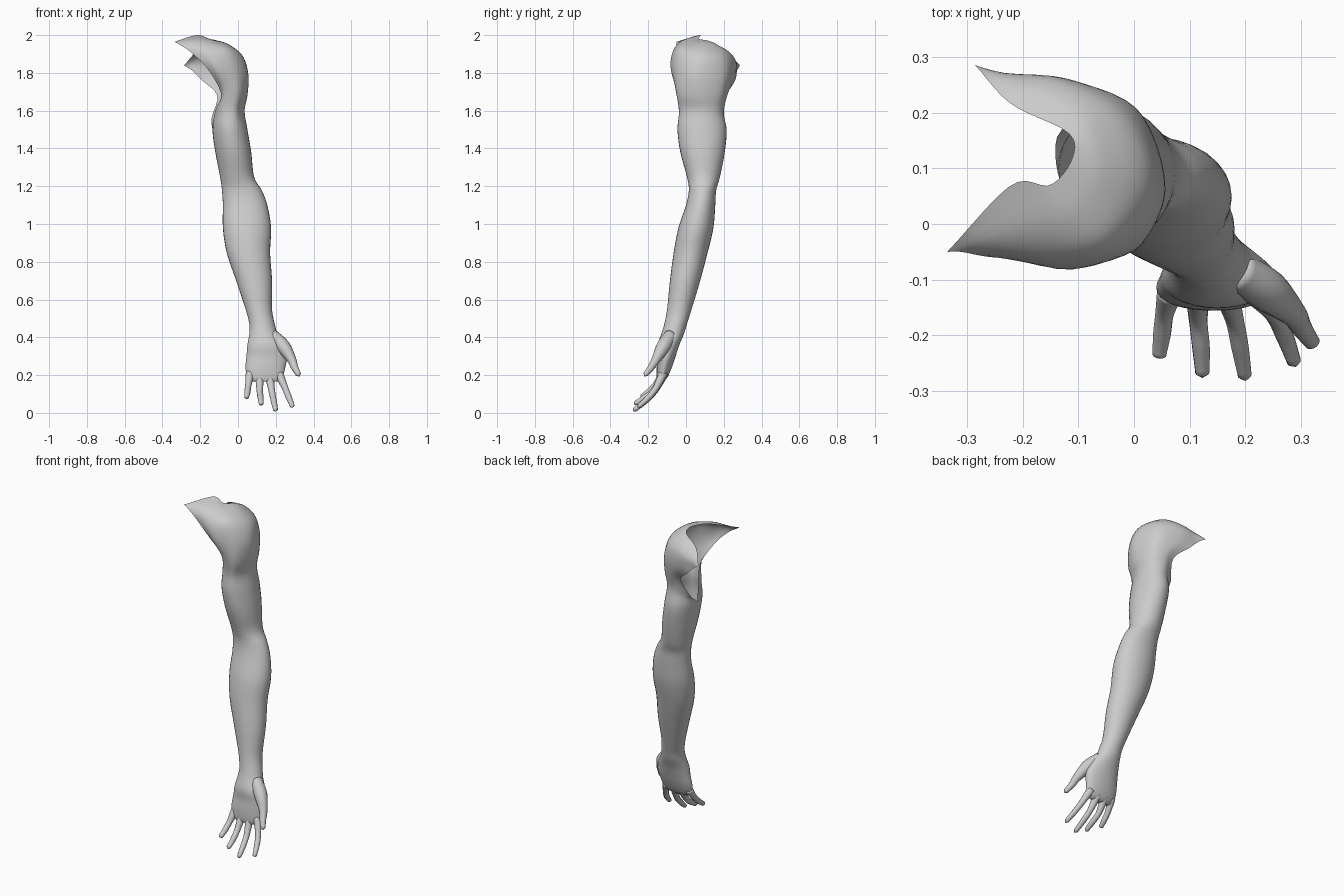
import bpy, bmesh
from math import sin, cos, pi
from mathutils import Vector

if "Cube" in bpy.data.objects:
    bpy.data.objects.remove(bpy.data.objects["Cube"])

skin = bpy.data.materials.new("light_grey_skin")
skin.use_nodes = True
GREY = (0.6, 0.6, 0.6, 1)
skin.diffuse_color = GREY
skin.node_tree.nodes["Principled BSDF"].inputs["Base Color"].default_value = GREY

SIDES = 32


def spline(points, count):
    """Sample a Catmull-Rom curve through the points, ends included."""
    pts = [Vector(p) for p in points]
    pts = [2 * pts[0] - pts[1]] + pts + [2 * pts[-1] - pts[-2]]
    spans = len(pts) - 3
    result = []
    for i in range(count + 1):
        u = i / count * spans
        k = min(int(u), spans - 1)
        t = u - k
        a, b, c, d = pts[k:k + 4]
        result.append(b + (c - a) * t / 2
                      + (2 * a - 5 * b + 4 * c - d) * t * t / 2
                      + (3 * b - a - 3 * c + d) * t ** 3 / 2)
    return result


def loft(name, rows, caps):
    """Skin a grid of rows and close the chosen end rows with a face."""
    bm = bmesh.new()
    grid = [[bm.verts.new(p) for p in row] for row in rows]
    for low, high in zip(grid, grid[1:]):
        for i in range(len(low) - 1):
            bm.faces.new((low[i], low[i + 1], high[i + 1], high[i]))
    for end in caps:
        bm.faces.new(grid[end][:-1])
    bmesh.ops.remove_doubles(bm, verts=bm.verts, dist=0.0005)
    bmesh.ops.recalc_face_normals(bm, faces=bm.faces)
    mesh = bpy.data.meshes.new(name)
    bm.to_mesh(mesh)
    bm.free()
    mesh.materials.append(skin)
    mesh.polygons.foreach_set("use_smooth", [True] * len(mesh.polygons))
    obj = bpy.data.objects.new(name, mesh)
    bpy.context.collection.objects.link(obj)
    return obj


def section(z, left, right, front, back):
    """Closed oval ring inside the given bounds, in hundredths."""
    ring = []
    for i in range(SIDES + 1):
        a = 2 * pi * i / SIDES
        ring.append(Vector((left + right - (right - left) * cos(a),
                            front + back - (back - front) * sin(a),
                            2 * z)) / 200)
    return ring


def digit(name, path, radii):
    """Tapered finger along a curved path with a rounded tip."""
    steps = 20
    centres = spline([Vector(p) / 100 for p in path], steps)
    widths = spline([(r / 1000, 0, 0) for r in radii], steps)
    rows = []
    for i, (c, w) in enumerate(zip(centres, widths)):
        along = (centres[min(i + 1, steps)] - centres[max(i - 1, 0)]).normalized()
        side = along.cross(Vector((0, 1, 0))).normalized()
        up = side.cross(along)
        left = (steps - i) / 2
        r = w.x * (1 if left >= 1 else (1 - (1 - left) ** 2) ** 0.5 + 0.15)
        rows.append([c + r * (side * cos(2 * pi * k / 12) + up * sin(2 * pi * k / 12))
                     for k in range(13)])
    return loft(name, rows, (0, -1))


# Palm, forearm and upper arm: height, left, right, front, back
rings = [section(*s) for s in (
    (16.5, 8, 21, -15, -12),
    (18.5, 5, 23.5, -15.5, -10),
    (24, 4, 25, -15.5, -7.5),
    (30, 4.5, 26, -15, -5.5),
    (36, 5, 24.5, -15, -3.5),
    (42, 6, 21, -13, -1),
    (47, 6, 19.5, -11.5, 0.5),
    (55, 4, 18, -10, 3),
    (70, -1, 18, -8.5, 7.5),
    (85, -6, 17, -6.5, 11.5),
    (98, -8, 17.5, -4, 14.5),
    (110, -8, 15.5, 0, 15.5),
    (118, -8.5, 12.5, 1.5, 16),
    (125, -9.5, 8.5, 0.5, 18),
    (138, -12, 7, -3, 20.5),
    (150, -13.5, 5, -4.5, 21.5))]

# Open shoulder shell: each row runs from chest edge round to back edge
shoulder = (
    ((-12, 5, 160), (-9, -2, 160), (-1, -3, 160), (3.5, 8, 160),
     (1, 17, 160), (-6, 20, 160), (-14, 15, 156)),
    ((-9, -1, 169), (-7, -5, 171), (1, -4, 170), (5, 7, 168),
     (2, 18, 169), (-5, 22, 169), (-11, 21, 168)),
    ((-16, -6, 182), (-10, -8, 182), (0, -4, 182), (5.5, 6, 179),
     (1, 20, 179), (-9, 25, 178), (-19, 26, 176)),
    ((-25, -6, 191), (-14, -7, 191), (-4, -3, 192), (2.5, 8, 189),
     (-2, 20, 188), (-13, 26, 186), (-24, 27, 181)),
    ((-31, -5, 195), (-19, -2, 197), (-9, 2, 196), (-5, 10, 195),
     (-8, 19, 193), (-16, 24, 190), (-27, 28, 183)),
    ((-33.5, -5, 196.5), (-22, 7, 200), (-15, 7, 198), (-11, 12, 197),
     (-12, 16.5, 195), (-22, 21.5, 191), (-28.5, 28.5, 184)))
for row in shoulder:
    rings.append(spline([Vector(p) / 100 for p in row], SIDES))

columns = [spline(column, 90) for column in zip(*rings)]
loft("arm_and_shoulder", list(zip(*columns)), (0,))

# Thumb and four fingers
digit("thumb", ((18, -8, 41), (24, -12, 35), (28.5, -16, 28), (30, -18.5, 24),
                (32.5, -22, 19.5)), (35, 38, 24, 19, 13))
fingers = {
    "index_finger": ((21.5, -12, 21), (25, -16, 13), (27, -20, 8), (29, -25.5, 3)),
    "middle_finger": ((16.5, -12, 20), (18, -17, 11), (19, -22, 6), (20, -28, 1)),
    "ring_finger": ((11.5, -12, 20), (11.5, -17, 12), (12, -22, 8), (12.3, -27.5, 4.5)),
    "little_finger": ((6.5, -12, 21), (5.5, -16, 15), (5, -20, 11), (4.5, -24, 8))}
for name, path in fingers.items():
    digit(name, path, (24, 17, 16, 12))
